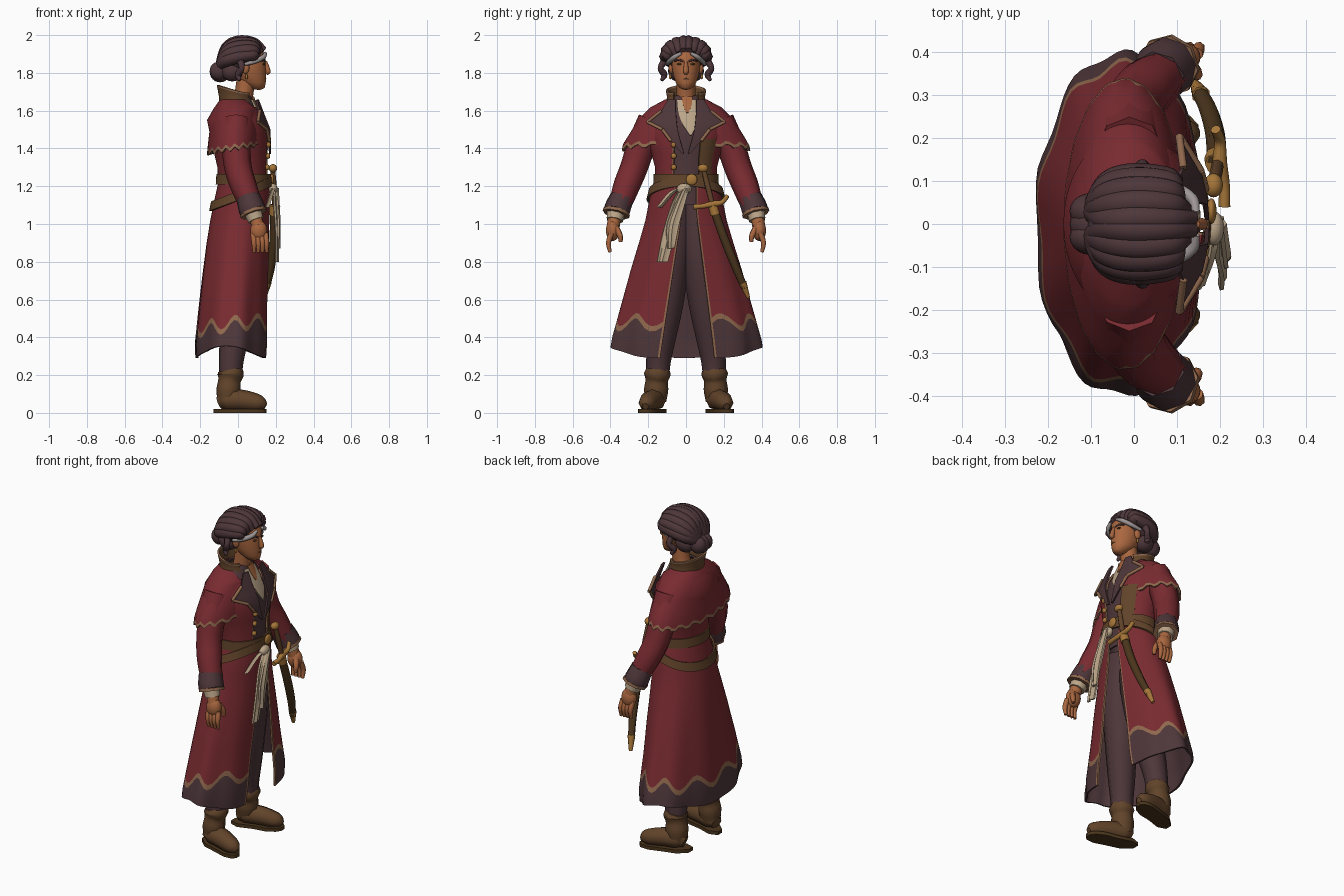
import bpy, bmesh, math
from math import sin, cos, pi
from mathutils import Vector, Matrix

cube = bpy.data.objects.get("Cube")
if cube:
    bpy.data.objects.remove(cube, do_unlink=True)


def material(name, *rgb):
    m = bpy.data.materials.new(name)
    m.use_nodes = True
    m.diffuse_color = (*rgb, 1)
    m.node_tree.nodes["Principled BSDF"].inputs["Base Color"].default_value = (*rgb, 1)
    return m


red = material("red cloth", .19, .024, .03)
plum = material("dark plum", .075, .037, .042)
brown = material("brown leather", .12, .057, .023)
trim = material("tan trim", .28, .14, .075)
skin = material("skin", .40, .135, .05)
cream = material("cream linen", .5, .38, .25)
gold = material("gold", .38, .18, .04)
grey = material("grey streak", .35, .31, .31)
dark = material("dark leather", .07, .036, .012)
made = []


def add(name, mesh, mats):
    ob = bpy.data.objects.new(name, mesh)
    bpy.context.collection.objects.link(ob)
    mesh.materials.clear()
    for m in mats:
        mesh.materials.append(m)
    made.append(ob)
    return ob


def ball(name, centre, radii, mat, tilt=0):
    bm = bmesh.new()
    mx = Matrix.Translation(centre) @ Matrix.Rotation(tilt, 4, 'Y') @ Matrix.Diagonal((*radii, 1))
    bmesh.ops.create_uvsphere(bm, u_segments=20, v_segments=12, radius=1, matrix=mx)
    me = bpy.data.meshes.new(name)
    bm.to_mesh(me)
    bm.free()
    return add(name, me, [mat])


def smooth_path(pts, steps=5):
    """Interpolate points through a soft curve."""
    p = [Vector(q) for q in pts]
    p = [p[0] * 2 - p[1]] + p + [p[-1] * 2 - p[-2]]
    out = []
    for a, b, c, d in zip(p, p[1:], p[2:], p[3:]):
        for i in range(steps):
            t = i / steps
            out.append((b * 2 + (c - a) * t + (a * 2 - b * 5 + c * 4 - d) * t**2
                        + (b * 3 - a - c * 3 + d) * t**3) / 2)
    return out + [p[-2]]


def tube(name, pts, mat):
    """Round limb or cord through (x, y, z, radius) points."""
    cu = bpy.data.curves.new(name, 'CURVE')
    cu.dimensions, cu.bevel_depth, cu.bevel_resolution = '3D', 1, 2
    cu.use_fill_caps = True
    path = smooth_path(pts)
    sp = cu.splines.new('POLY')
    sp.points.add(len(path) - 1)
    for q, v in zip(sp.points, path):
        q.co, q.radius = (v[0], v[1], v[2], 1), v[3]
    tmp = bpy.data.objects.new(name, cu)
    bpy.context.collection.objects.link(tmp)
    dg = bpy.context.evaluated_depsgraph_get()
    me = bpy.data.meshes.new_from_object(tmp.evaluated_get(dg))
    bpy.data.objects.remove(tmp, do_unlink=True)
    return add(name, me, [mat])


def grid(name, rows, mats, rule=None, thick=.01, lining=None):
    """Thickened sheet through rows of points, coloured by a row and column rule."""
    n = len(rows[0])
    faces, slots = [], []
    for r in range(len(rows) - 1):
        for c in range(n - 1):
            i = r * n + c
            faces.append((i, i + 1, i + n + 1, i + n))
            slots.append(rule(r, c, n - 2) if rule else 0)
    me = bpy.data.meshes.new(name)
    me.from_pydata([p for row in rows for p in row], [], faces)
    me.polygons.foreach_set("material_index", slots)
    ob = add(name, me, list(mats) + [lining or m for m in mats])
    me.polygons.foreach_set("material_index", slots)
    mod = ob.modifiers.new("thickness", 'SOLIDIFY')
    mod.thickness, mod.offset, mod.material_offset = thick, -1, len(mats)
    return ob


def section(prof, z):
    """Oval (centre x, radius x, radius y) of a bottom-up profile at height z."""
    z = min(max(z, prof[0][0]), prof[-1][0])
    for a, b in zip(prof, prof[1:]):
        if z <= b[0]:
            t = (z - a[0]) / (b[0] - a[0])
            return [p + (q - p) * t for p, q in zip(a[1:], b[1:])]


def shell(name, prof, heights, gap, mats, rule=None, off=0, edge=.006, cols=64, fold=0, **kw):
    """Garment wrapped round an oval profile, open at the front by gap(z)."""
    us = [0, edge] + [edge + (1 - 2 * edge) * i / cols for i in range(1, cols)] + [1 - edge, 1]
    rows = []
    for h in heights:
        row = []
        for u in us:
            z = h(2 * pi * u) if callable(h) else h
            cx, rx, ry = section(prof, z)
            left, right = gap(z)
            a0, a1 = math.asin(left / ry), 2 * pi - math.asin(right / ry)
            a = a0 + (a1 - a0) * u
            k = 1 + fold * sin(9 * a + 1) * max(0, 1.1 - z)
            row.append((cx + (rx + off) * k * cos(a), (ry + off) * k * sin(a), z))
        rows.append(row)
    return grid(name, rows, mats, rule, **kw)


def closed(z):
    return 0, 0


def edges(r, c, last):
    return 1 if c in (0, last) else 0


# Skirt of the coat, with a wavy hem band and trimmed front edges
skirt = [(.28, -.03, .195, .385), (.36, -.03, .2, .4), (.6, -.02, .185, .335), (.75, -.01, .177, .295),
         (.9, 0, .167, .25), (1.02, .01, .157, .215), (1.15, .025, .145, .19), (1.24, .03, .13, .165)]


def hem(a):
    return .29 + .065 * sin(a)**2


def wave(a):
    return .42 + .03 * sin(a)**2 + .045 * max(0, cos(a)) + .035 * sin(8 * a)


def skirt_gap(z):
    t = min(1, max(0, (1.06 - z) / .76))
    return .055 + .1 * t, .02 + .12 * t


def skirt_rule(r, c, last):
    return 2 if c in (0, last) or r == 2 else 1 if r < 2 else 0


shell("coat_skirt", skirt, [hem, lambda a: (hem(a) + wave(a)) / 2, wave, lambda a: wave(a) + .028,
      .58, .66, .75, .82, .9, .96, 1.02, 1.08, 1.15, 1.24], skirt_gap, [red, plum, trim],
      skirt_rule, fold=.035, lining=plum)

# Body, vest and coat top
body = [(1.1, .025, .13, .15), (1.2, .03, .12, .15), (1.3, .025, .12, .15), (1.45, .01, .14, .19),
        (1.55, -.01, .14, .2), (1.62, -.01, .1, .15), (1.68, .01, .06, .07)]
levels = [1.1, 1.2, 1.3, 1.38, 1.45, 1.55, 1.62, 1.68]
shell("vest", body, levels, closed, [plum])
shell("coat_top", body, levels[1:7], lambda z: (.07, .06), [red, trim], edges, off=.014)


def front(y, z, off=.01):
    """Point just in front of the body."""
    cx, rx, ry = section(body, z)
    return cx + rx * math.sqrt(max(0, 1 - (y / ry)**2)) + off, y, z


def panel(name, spans, mat, place=front):
    grid(name, [[place(a + (b - a) * i / 6, z) for i in range(7)] for z, a, b in spans], [mat])


panel("shirt_front", [(1.47, .02, .03), (1.53, -.02, .06), (1.6, -.045, .065), (1.66, -.05, .055)], cream)
panel("bare_throat", [(1.59, 0, .012), (1.63, -.015, .03), (1.675, -.025, .035)], skin,
      lambda y, z: front(y, z, .014))
panel("leather_side_panel", [(1.24, .07, .13), (1.35, .07, .14), (1.45, .08, .16)], brown,
      lambda y, z: front(y, z, .022))
for z in (1.3, 1.36, 1.42):
    ball("coat_button", front(-.065, z, .022), (.012, .015, .015), gold)


def lapel_at(y, z):
    return .175 - max(0, z - 1.5) * .38 - 1.3 * y * y, y, z


lapel = [(1.37, .01, .02), (1.44, .03, .08), (1.5, .045, .125), (1.54, .05, .205), (1.6, .055, .13),
         (1.66, .055, .095)]
for s, side in ((1, "left"), (-1, "right")):
    spans = [(z, s * a, s * b) if s > 0 else (z, s * b, s * a) for z, a, b in lapel]
    panel(side + "_lapel", spans, plum, lapel_at)
    outer = [lapel_at(s * b, z) for z, a, b in lapel[:5]]
    for p, q in zip(outer[1:], outer[2:]):
        tube(side + "_lapel_trim", [(*p, .009), (*q, .009)], trim)

# Shoulder cape with a scalloped trim, and the standing collar
cape = [(1.36, -.02, .145, .345), (1.42, -.02, .14, .335), (1.5, -.015, .135, .285), (1.57, -.015, .127, .235),
        (1.62, -.01, .112, .185), (1.66, -.005, .09, .11)]


def scallop(a):
    return 1.375 + .02 * (1 + cos(a)) + .011 * sin(17 * a)


shell("shoulder_cape", cape, [scallop, lambda a: scallop(a) + .018, 1.46, 1.5, 1.54, 1.57, 1.6, 1.62, 1.66],
      lambda z: (.1, .1), [red, trim], lambda r, c, last: 1 if r == 0 else 0, lining=plum)
collar = [(1.6, 0, .1, .12), (1.67, -.01, .09, .1), (1.75, -.015, .1, .115)]
shell("collar", collar, [1.6, 1.67, lambda a: 1.705 - .02 * cos(a), lambda a: 1.715 - .02 * cos(a)],
      lambda z: (.065, .065), [brown, trim], lambda r, c, last: int(r == 2))

# Belts, buckle and sash
shell("waist_belt", [(1.1, .03, .155, .178), (1.3, .03, .142, .17)], [1.21, 1.265], closed, [brown])
shell("slung_belt", skirt, [lambda a: 1.135 + .065 * cos(a), lambda a: 1.185 + .065 * cos(a)],
      closed, [brown], off=.016)
ball("belt_buckle", (.18, .03, 1.235), (.012, .03, .03), gold)
ball("sash_knot", (.185, -.01, 1.185), (.025, .04, .03), cream)
for path in ([(.19, -.01, 1.2, .02), (.19, -.05, 1.1, .03), (.2, -.09, .95, .035), (.2, -.125, .8, .03)],
             [(.2, 0, 1.19, .02), (.205, -.035, 1.1, .028), (.21, -.07, .99, .033), (.21, -.08, .87, .02)],
             [(.185, 0, 1.2, .018), (.175, -.07, 1.17, .018), (.15, -.14, 1.09, .015)]):
    grid("sash_tail", [[(x + .006 * sin(4 * i), y + w * (i / 2 - 1), z) for i in range(5)]
                       for x, y, z, w in smooth_path(path)], [cream])

# Sword hung at the left hip
tube("scabbard", [(.19, .14, 1.1, .022), (.19, .2, .93, .023), (.175, .26, .78, .022), (.15, .31, .66, .018)], dark)
tube("scabbard_tip", [(.156, .3, .69, .022), (.14, .33, .61, .01)], gold)
tube("scabbard_throat", [(.19, .14, 1.1, .025), (.19, .155, 1.05, .026)], gold)
tube("sword_grip", [(.195, .14, 1.1, .014), (.19, .115, 1.2, .015), (.185, .095, 1.28, .013)], brown)
ball("sword_pommel", (.185, .09, 1.295), (.022, .028, .022), gold)
tube("sword_guard", [(.21, .04, 1.09, .014), (.21, .09, 1.095, .013), (.2, .14, 1.105, .017),
                     (.2, .19, 1.115, .013), (.19, .22, 1.15, .012)], gold)

# Arms, hands, legs and boots
for s, side in ((1, "left"), (-1, "right")):
    def limb(name, pts, mat):
        tube(side + "_" + name, [(x, s * y, z, r) for x, y, z, r in pts], mat)

    limb("sleeve", [(-.01, .18, 1.55, .075), (-.01, .235, 1.42, .076), (.0, .275, 1.3, .073),
                    (.03, .315, 1.2, .07), (.07, .35, 1.1, .06)], red)
    limb("cuff", [(.055, .34, 1.14, .065), (.07, .36, 1.09, .07), (.08, .368, 1.065, .07)], plum)
    limb("cuff_trim", [(.079, .367, 1.067, .073), (.084, .371, 1.052, .073)], trim)
    limb("shirt_cuff", [(.08, .37, 1.06, .05), (.095, .378, 1.02, .045)], cream)
    limb("wrist", [(.09, .375, 1.05, .035), (.105, .385, .99, .035)], skin)
    ball(side + "_palm", (.11, s * .388, .965), (.045, .036, .055), skin)
    for i in range(4):
        x = .08 + .022 * i
        limb("finger", [(x, .395, .95, .015), (x + .005, .41, .9, .014), (x + .006, .402, .85, .009)], skin)
    limb("thumb", [(.13, .37, .98, .017), (.145, .35, .94, .015), (.145, .345, .905, .01)], skin)

    limb("trouser_leg", [(.02, .065, 1.1, .1), (.03, .08, .85, .105), (.01, .1, .6, .09),
                         (-.02, .13, .4, .077), (-.035, .145, .28, .066), (-.04, .15, .19, .06)], plum)
    limb("boot_shaft", [(-.045, .152, .23, .062), (-.04, .152, .205, .07), (-.045, .155, .17, .06),
                        (-.05, .158, .12, .064), (-.055, .16, .06, .055)], brown)
    limb("boot_foot", [(-.1, .15, .055, .035), (-.06, .16, .068, .056), (.01, .18, .068, .056),
                       (.08, .2, .058, .05), (.12, .21, .048, .04), (.145, .215, .035, .018)], brown)
    sole = [(-.13, .14, .02), (-.08, .155, .052), (.0, .18, .05), (.08, .2, .055), (.13, .212, .04), (.15, .216, .015)]
    grid(side + "_boot_sole", [[(x, s * y - w * s, .02), (x, s * y + w * s, .02)][::s]
                               for x, y, w in sole][::-1], [dark], thick=.02)

# Head and face
face = [(1.712, .105, .02, .015), (1.722, .1, .042, .036), (1.75, .08, .067, .055), (1.79, .062, .086, .068),
        (1.84, .055, .093, .076), (1.9, .05, .093, .076), (1.95, .04, .06, .05)]
shell("head", face, [f[0] for f in face], closed, [skin], cols=32)
ball("chin", (.11, 0, 1.73), (.033, .03, .02), skin)
tube("neck", [(.015, 0, 1.6, .058), (.03, 0, 1.68, .05), (.045, 0, 1.78, .05)], skin)
tube("nose", [(.145, 0, 1.86, .009), (.155, 0, 1.825, .013), (.158, 0, 1.805, .014), (.148, 0, 1.798, .009)], skin)
tube("mouth", [(.137, -.025, 1.766, .003), (.145, 0, 1.768, .005), (.137, .025, 1.766, .003)], brown)
for s, side in ((1, "left"), (-1, "right")):
    ball(side + "_eye", (.137, s * .033, 1.847), (.007, .014, .006), dark)
    tube(side + "_brow", [(.144, s * .014, 1.862, .005), (.136, s * .04, 1.869, .006), (.12, s * .06, 1.862, .004)], plum)
    ball(side + "_ear", (.04, s * .078, 1.825), (.02, .014, .03), skin)
    ball(side + "_earring", (.045, s * .084, 1.78), (.007, .007, .014), gold)

# Hair swept back in locks to a low bun
ball("hair_mass", (.012, 0, 1.89), (.122, .11, .095), plum, tilt=-.3)
for s in (1, -1):
    for j in range(5):
        a = .12 + j * .36
        tube("hair_lock", [(.14 - .018 * j, s * (.015 + .02 * j), 1.92 - .012 * j, .016),
                           (.085, s * .1 * sin(a), 1.895 + .062 * cos(a), .03),
                           (.005, s * .108 * sin(a), 1.885 + .08 * cos(a), .034),
                           (-.06, s * .09 * sin(a), 1.865 + .065 * cos(a), .033),
                           (-.1, s * .03, 1.83, .024)], plum)
    tube("grey_hairline_streak", [(.145, s * .025, 1.905, .008), (.135, s * .06, 1.885, .013),
                                  (.09, s * .087, 1.862, .013), (.035, s * .1, 1.845, .008)], grey)
    tube("loose_curl", [(.01, s * .11, 1.87, .022), (.02, s * .135, 1.825, .016), (.0, s * .115, 1.79, .018),
                        (.01, s * .13, 1.76, .008)], plum)
    ball("nape_hair", (-.03, s * .045, 1.81), (.06, .05, .055), plum)
    ball("hair_bun_coil", (-.1, s * .03, 1.81), (.05, .042, .05), plum)
ball("hair_bun", (-.095, 0, 1.805), (.055, .05, .055), plum)

# Apply thickness and shade smoothly
bpy.ops.object.select_all(action='DESELECT')
for ob in made:
    ob.select_set(True)
bpy.context.view_layer.objects.active = made[0]
bpy.ops.object.convert(target='MESH')
bpy.ops.object.shade_smooth_by_angle(angle=math.radians(50))
